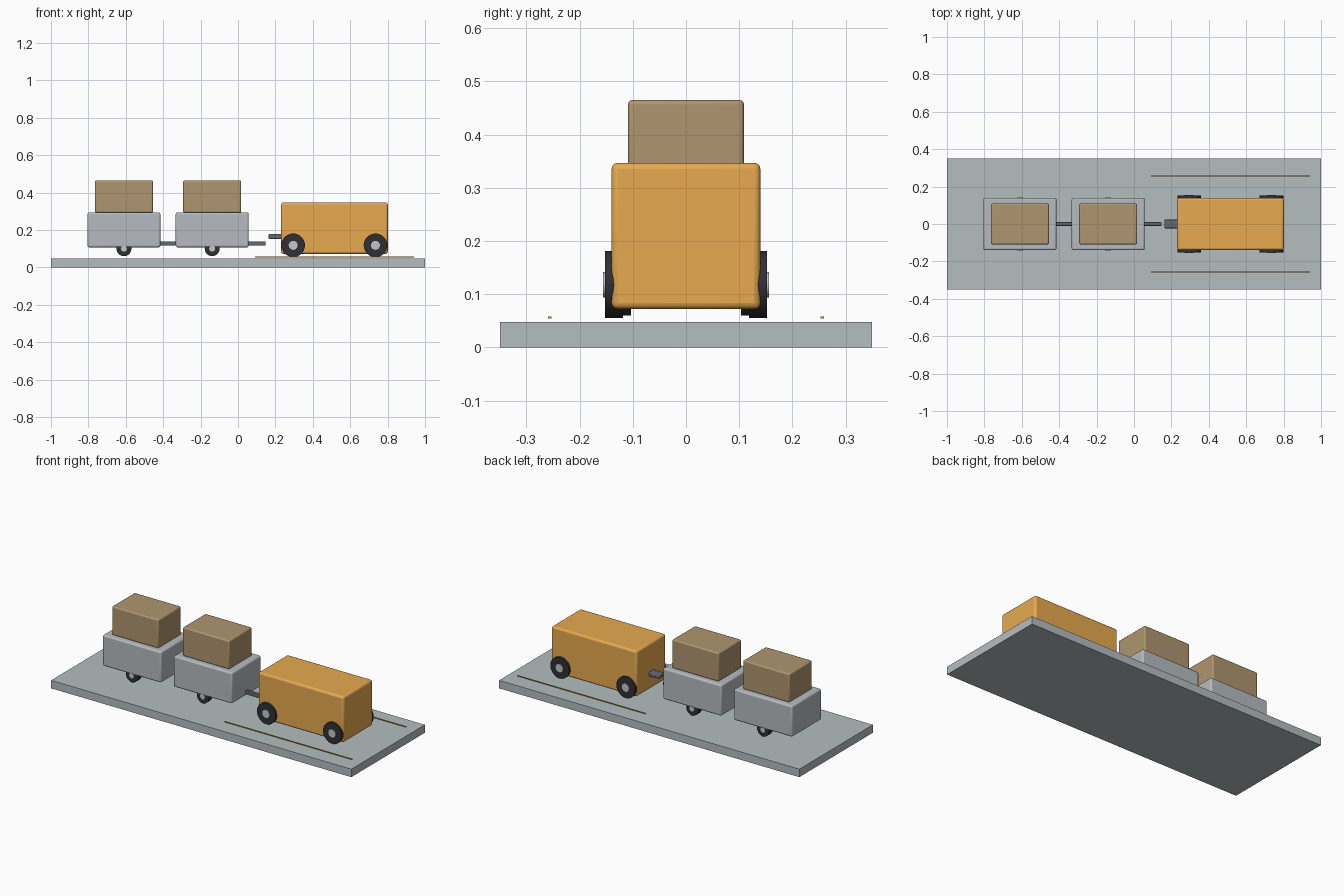
import bpy, math

if "Cube" in bpy.data.objects:
    bpy.data.objects.remove(bpy.data.objects["Cube"])


def mat(name, rgb):
    m = bpy.data.materials.new(name)
    m.diffuse_color = (*rgb, 1)
    m.use_nodes = True
    m.node_tree.nodes["Principled BSDF"].inputs["Base Color"].default_value = m.diffuse_color
    return m


FLOOR = mat("floor_grey", (0.46, 0.51, 0.53))
ORANGE = mat("orange", (0.80, 0.40, 0.08))
CART = mat("cart_grey", (0.47, 0.50, 0.53))
CARD = mat("cardboard", (0.43, 0.30, 0.16))
RUBBER = mat("rubber", (0.03, 0.03, 0.035))
STEEL = mat("dark_steel", (0.12, 0.14, 0.17))
HUB = mat("hub_grey", (0.55, 0.57, 0.59))
LINE = mat("line_yellow", (0.70, 0.42, 0.05))


def finish(ob, name, m, bevel=0, segments=3):
    ob.name = name
    ob.data.materials.append(m)
    if bevel:
        b = ob.modifiers.new("bevel", "BEVEL")
        b.width, b.segments, b.limit_method = bevel, segments, "ANGLE"
    bpy.ops.object.shade_smooth_by_angle(angle=math.radians(35))
    return ob


def box(name, x, y, z, m, bevel=0):
    """Box from (min, max) ranges on each axis."""
    bpy.ops.mesh.primitive_cube_add(size=1, location=[(a + b) / 2 for a, b in (x, y, z)])
    ob = bpy.context.object
    ob.scale = [b - a for a, b in (x, y, z)]
    bpy.ops.object.transform_apply(location=False, rotation=False, scale=True)
    return finish(ob, name, m, bevel)


def disc(name, x, y0, y1, z, r, m, bevel=0):
    """Cylinder lying along y."""
    bpy.ops.mesh.primitive_cylinder_add(vertices=32, radius=r, depth=abs(y1 - y0),
                                        location=(x, (y0 + y1) / 2, z),
                                        rotation=(math.pi / 2, 0, 0))
    return finish(bpy.context.object, name, m, bevel, 2)


def wheel_pair(name, x, z, r, hub_r, inner, outer, hub_out):
    for side, s in (("right", -1), ("left", 1)):
        disc(f"{name}_tyre_{side}", x, s * inner, s * outer, z, r, RUBBER)
        disc(f"{name}_hub_{side}", x, s * (inner + 0.005), s * hub_out, z, hub_r, HUB)


# Floor slab with two lane lines
box("floor_slab", (-1, 1), (-0.35, 0.35), (0, 0.048), FLOOR)
for side, s in (("right", -1), ("left", 1)):
    c = s * 0.256
    box(f"lane_line_{side}", (0.09, 0.94), (c - 0.003, c + 0.003), (0.054, 0.058), LINE)

# Tug
box("tug_body", (0.231, 0.801), (-0.14, 0.14), (0.072, 0.347), ORANGE, 0.012)
box("tug_hitch", (0.162, 0.236), (-0.023, 0.023), (0.152, 0.178), STEEL, 0.006)
for label, x in (("rear", 0.295), ("front", 0.735)):
    wheel_pair(f"tug_{label}", x, 0.118, 0.063, 0.024, 0.118, 0.152, 0.156)

# Two loaded carts
for i, x in enumerate((-0.138, -0.610), 1):
    box(f"cart_{i}_body", (x - 0.195, x + 0.195), (-0.14, 0.14), (0.107, 0.294), CART, 0.01)
    box(f"cart_{i}_load", (x - 0.155, x + 0.155), (-0.109, 0.109), (0.292, 0.465), CARD, 0.008)
    box(f"cart_{i}_drawbar", (x + 0.185, x + 0.285), (-0.01, 0.01), (0.116, 0.139), STEEL, 0.004)
    wheel_pair(f"cart_{i}", x, 0.1, 0.04, 0.016, 0.103, 0.138, 0.141)
